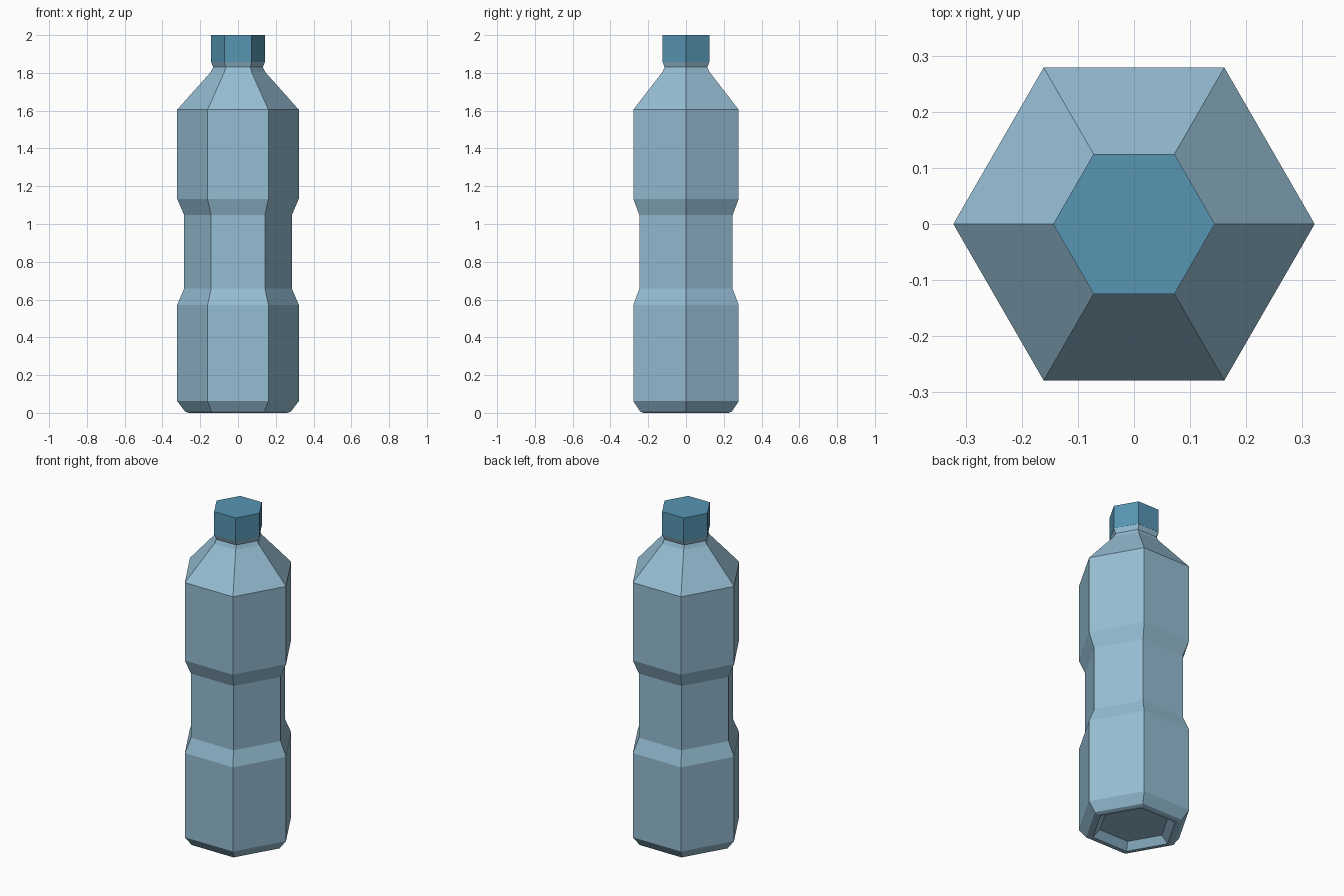
import bpy, bmesh, math

if "Cube" in bpy.data.objects:
    bpy.data.objects.remove(bpy.data.objects["Cube"])

SIDES = 6

def material(name, rgb):
    m = bpy.data.materials.new(name)
    m.diffuse_color = (*rgb, 1)
    m.use_nodes = True
    m.node_tree.nodes["Principled BSDF"].inputs["Base Color"].default_value = m.diffuse_color
    return m

def lathe(name, profile, mat, cap_start=True, cap_end=True):
    """Stack hexagonal rings (radius, z) and join them with flat faces."""
    bm = bmesh.new()
    rings = []
    for r, z in profile:
        rings.append([bm.verts.new((r * math.cos(2 * math.pi * i / SIDES),
                                    r * math.sin(2 * math.pi * i / SIDES), z))
                      for i in range(SIDES)])
    for a, b in zip(rings, rings[1:]):
        for i in range(SIDES):
            j = (i + 1) % SIDES
            bm.faces.new((a[i], a[j], b[j], b[i]))
    if cap_start:
        bm.faces.new(rings[0][::-1])
    if cap_end:
        bm.faces.new(rings[-1])
    bmesh.ops.recalc_face_normals(bm, faces=bm.faces)
    me = bpy.data.meshes.new(name)
    bm.to_mesh(me)
    bm.free()
    me.materials.append(mat)
    ob = bpy.data.objects.new(name, me)
    bpy.context.collection.objects.link(ob)
    return ob

plastic = material("pale blue plastic", (0.30, 0.51, 0.65))
cap_blue = material("cap blue", (0.095, 0.30, 0.45))

# Bottle body: recessed base, lower barrel, grip waist, upper barrel, shoulder, neck
lathe("bottle_body", [
    (0.20, 0.04), (0.24, 0.0), (0.26, 0.0), (0.28, 0.007),
    (0.322, 0.062), (0.322, 0.572), (0.285, 0.658),
    (0.285, 1.047), (0.322, 1.133), (0.322, 1.605),
    (0.143, 1.806), (0.131, 1.83), (0.143, 1.858)], plastic, cap_end=False)

# Screw cap, flush with the top of the neck
lathe("screw_cap", [(0.144, 1.858), (0.144, 2.0)], cap_blue)
